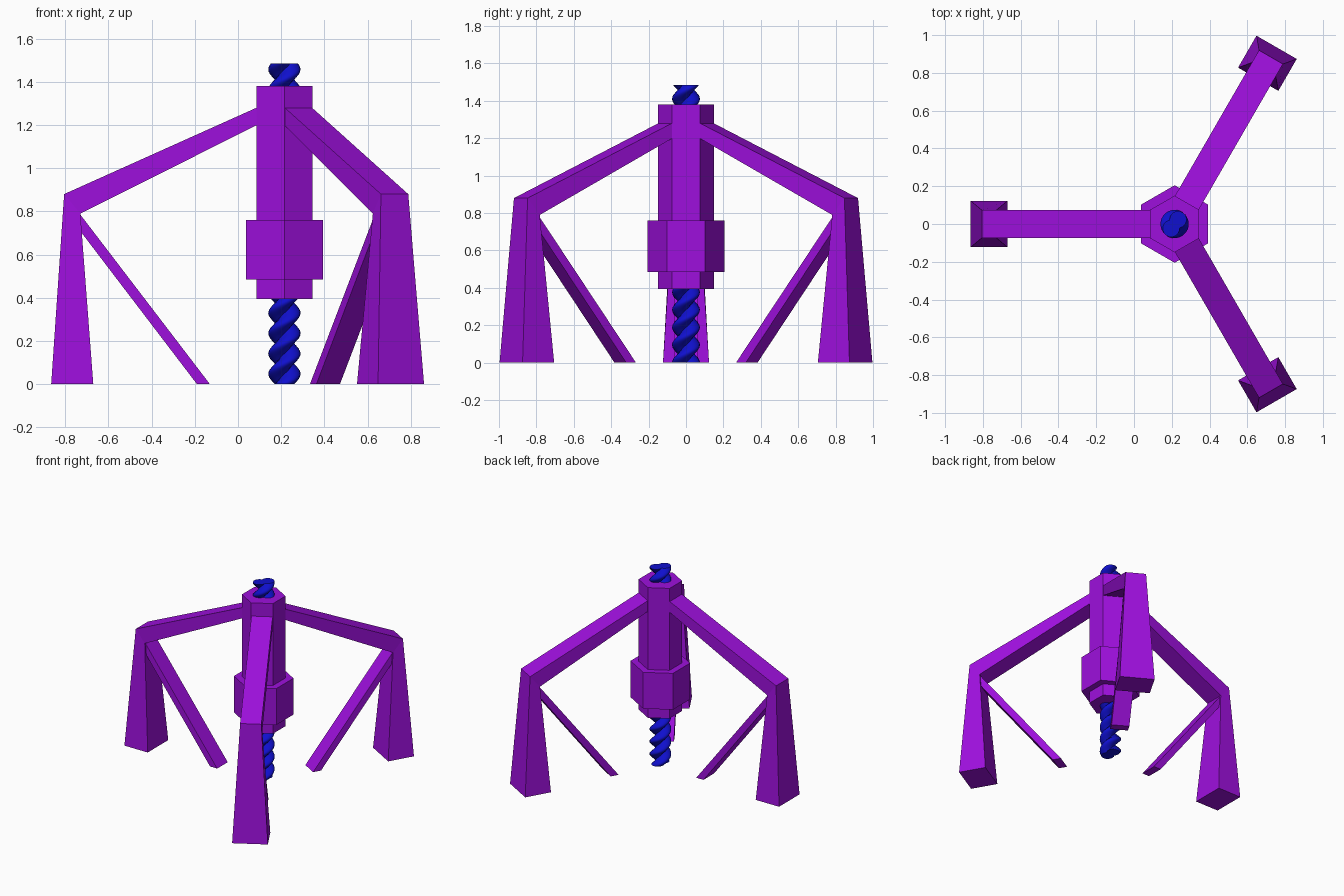
import bpy, bmesh, math
from mathutils import Matrix, Vector

if "Cube" in bpy.data.objects:
    bpy.data.objects.remove(bpy.data.objects["Cube"])

CENTRE = Matrix.Translation((0.215, 0, 0))  # axis of the hub


def material(name, rgb):
    mat = bpy.data.materials.new(name)
    mat.use_nodes = True
    mat.diffuse_color = (*rgb, 1)
    mat.node_tree.nodes["Principled BSDF"].inputs["Base Color"].default_value = (*rgb, 1)
    return mat


purple = material("purple", (0.34, 0.005, 0.72))
blue = material("blue", (0.005, 0.005, 0.62))


def loft(name, rings, mat, matrix=CENTRE):
    """Skin a list of equally long vertex rings and cap both ends."""
    bm = bmesh.new()
    rows = [[bm.verts.new(p) for p in ring] for ring in rings]
    n = len(rows[0])
    for a, b in zip(rows, rows[1:]):
        for i in range(n):
            j = (i + 1) % n
            bm.faces.new((a[i], a[j], b[j], b[i]))
    bm.faces.new(rows[0][::-1])
    bm.faces.new(rows[-1])
    bmesh.ops.recalc_face_normals(bm, faces=bm.faces[:])
    mesh = bpy.data.meshes.new(name)
    bm.to_mesh(mesh)
    bm.free()
    mesh.materials.append(mat)
    obj = bpy.data.objects.new(name, mesh)
    obj.matrix_world = matrix
    bpy.context.collection.objects.link(obj)
    return obj


def hexagon(radius, z):
    # corners point to the front and back
    return [Vector((radius * math.sin(k * math.pi / 3), radius * math.cos(k * math.pi / 3), z))
            for k in range(6)]


def section(outer, inner, half_width):
    # rectangle between two (radius, height) points, spread sideways
    return [Vector((outer[0], -half_width, outer[1])), Vector((outer[0], half_width, outer[1])),
            Vector((inner[0], half_width, inner[1])), Vector((inner[0], -half_width, inner[1]))]


# Hub and collar
loft("hub", [hexagon(0.15, 0.395), hexagon(0.15, 1.38)], purple)
loft("collar", [hexagon(0.205, 0.485), hexagon(0.205, 0.76)], purple)

# Three legs, each with a sloping arm and an inner strut
for label, angle in (("right", 180), ("back_left", 60), ("front_left", -60)):
    turn = CENTRE @ Matrix.Rotation(math.radians(angle), 4, "Z")
    loft(label + "_leg", [
        section((1.08, 0), (0.885, 0), 0.123),
        section((1.02, 0.88), (0.945, 0.79), 0.073),
        section((0.10, 1.293), (0.10, 1.213), 0.073)], purple, turn)
    loft(label + "_strut", [
        section((0.405, 0), (0.345, 0), 0.063),
        section((0.95, 0.715), (0.945, 0.785), 0.063)], purple, turn)

# Twisted drill: two overlapping round strands turned along the axis
HEIGHT, LEAD, STEPS, ARC = 1.485, 0.188, 190, 12
STRAND, OFFSET = 0.045, 0.03
spread = math.pi - math.acos(OFFSET / STRAND)
outline = []
for side in (0, math.pi):
    for k in range(ARC):
        a = -spread + 2 * spread * k / ARC
        p = Vector((OFFSET + STRAND * math.cos(a), STRAND * math.sin(a), 0))
        outline.append(Matrix.Rotation(side, 3, "Z") @ p)
rings = []
for s in range(STEPS + 1):
    z = HEIGHT * s / STEPS
    twist = Matrix.Rotation(math.radians(53) - math.tau * (HEIGHT - z) / LEAD, 3, "Z")
    rings.append([twist @ p + Vector((0, 0, z)) for p in outline])
drill = loft("drill", rings, blue)
bpy.ops.object.select_all(action="DESELECT")
drill.select_set(True)
bpy.context.view_layer.objects.active = drill
bpy.ops.object.shade_smooth_by_angle(angle=math.radians(40))
